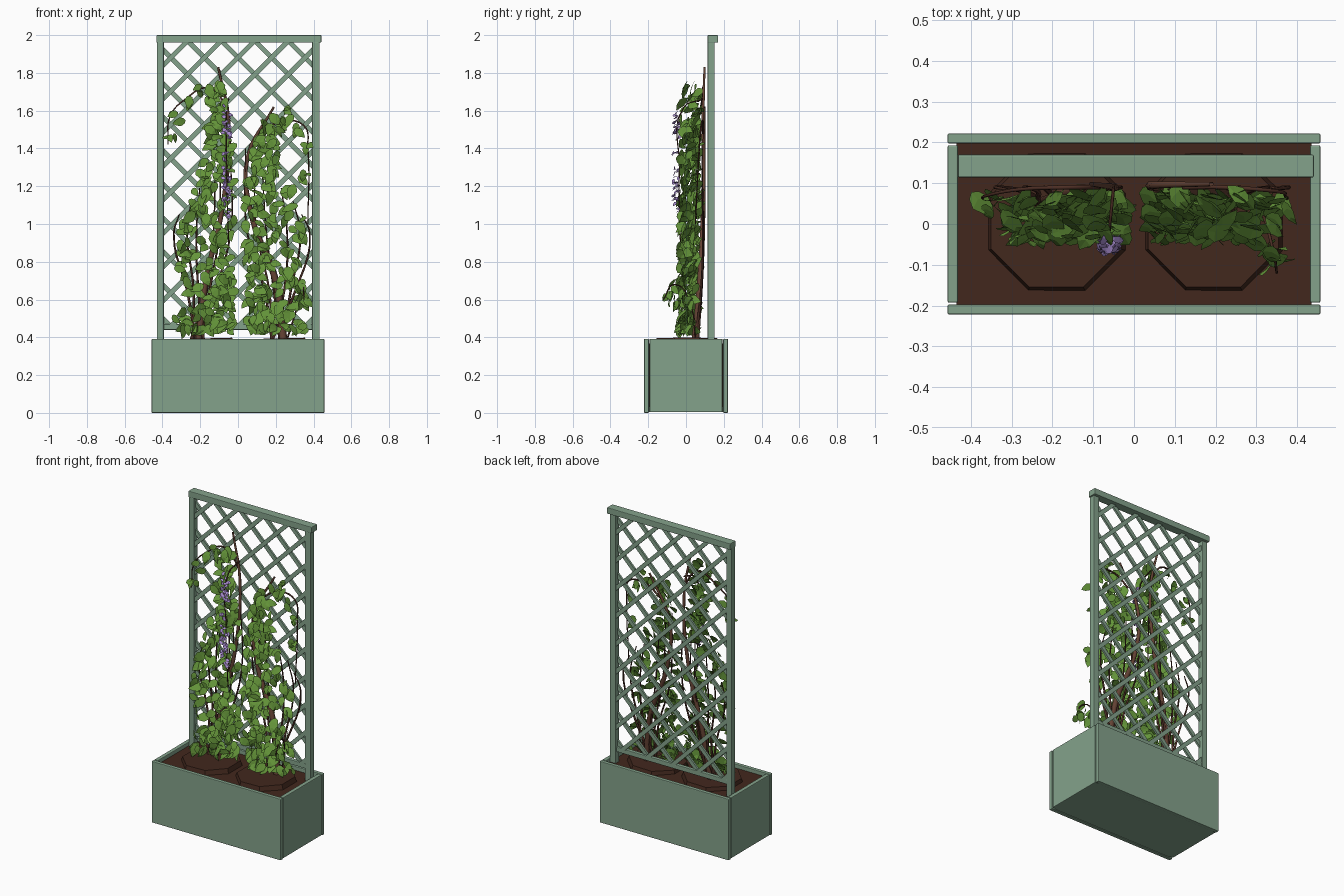
import bpy, bmesh, math, random
from mathutils import Vector, Matrix

random.seed(7)
if "Cube" in bpy.data.objects:
    bpy.data.objects.remove(bpy.data.objects["Cube"])


def material(name, rgb):
    m = bpy.data.materials.new(name)
    m.use_nodes = True
    col = (*[(c / 255) ** 2.2 for c in rgb], 1)
    m.diffuse_color = col
    m.node_tree.nodes["Principled BSDF"].inputs["Base Color"].default_value = col
    return m


PAINT = material("sage green paint", (131, 161, 138))
SOIL = material("brown soil", (68, 44, 35))
BARK = material("brown bark", (100, 68, 55))
TWIG = material("dark twig", (78, 50, 41))
LEAF = material("leaf green", (100, 147, 60))
PETAL = material("violet petals", (165, 138, 205))


def finish(name, bm, mat):
    me = bpy.data.meshes.new(name)
    bm.to_mesh(me)
    bm.free()
    me.materials.append(mat)
    ob = bpy.data.objects.new(name, me)
    bpy.context.collection.objects.link(ob)
    return ob


def add_box(bm, centre, size, turn=0):
    mat = Matrix.Translation(centre) @ Matrix.Rotation(turn, 4, 'Y') @ Matrix.Diagonal((*size, 1))
    bmesh.ops.create_cube(bm, size=1, matrix=mat)


def board(name, low, high, mat=PAINT, bevel=0.004):
    low, high = Vector(low), Vector(high)
    bm = bmesh.new()
    add_box(bm, (low + high) / 2, high - low)
    ob = finish(name, bm, mat)
    if bevel:
        mod = ob.modifiers.new("soft edge", 'BEVEL')
        mod.width, mod.segments = bevel, 2


# Planter box
board("planter_front", (-.457, -.222, 0), (.457, -.197, .392))
board("planter_back", (-.457, .197, 0), (.457, .222, .392))
board("planter_right", (-.457, -.193, .004), (-.431, .193, .392))
board("planter_left", (.431, -.193, .004), (.457, .193, .392))
board("planter_floor", (-.435, -.2, .004), (.435, .2, .03), bevel=0)
board("soil", (-.435, -.2, .03), (.435, .2, .368), SOIL, 0)

# Octagonal root balls standing just proud of the soil
for side, x in (("right", -.19), ("left", .195)):
    bm = bmesh.new()
    bmesh.ops.create_cone(bm, cap_ends=True, segments=8, radius1=.186, radius2=.173, depth=.04,
                          matrix=Matrix.Translation((x, .005, .374))
                          @ Matrix.Rotation(-.025, 4, 'Y') @ Matrix.Rotation(math.pi / 8, 4, 'Z'))
    finish(f"{side}_root_ball", bm, SOIL)

# Trellis frame
board("trellis_right_post", (-.43, .114, .03), (-.392, .152, 1.965))
board("trellis_left_post", (.392, .114, .03), (.432, .152, 1.965))
board("trellis_top_rail", (-.432, .114, 1.96), (.441, .17, 2))
board("trellis_bottom_rail", (-.4, .12, .44), (.4, .145, .47))

# Diagonal lattice, each slat clipped to the frame
PITCH, LEFT, LOW, HIGH = .178, .402, .455, 1.972
for name, sign, y in (("rising_slats", 1, .126), ("falling_slats", -1, .139)):
    bm = bmesh.new()
    for i in range(14):
        # z = start + (x + LEFT) for the rising set, mirrored for the other
        start = LOW - LEFT * 2 + .048 + i * PITCH
        x0 = max(-LEFT, LOW - start - LEFT)
        x1 = min(LEFT, HIGH - start - LEFT)
        if x1 - x0 < .04:
            continue
        mid = (x0 + x1) / 2
        add_box(bm, (sign * mid, y, start + LEFT + mid),
                ((x1 - x0) * math.sqrt(2), .013, .025), -sign * math.pi / 4)
    finish(name, bm, PAINT)


# Woody stems as tapered tubes
def stem(name, pts, r0, r1, mat=TWIG):
    cu = bpy.data.curves.new(name, 'CURVE')
    cu.dimensions = '3D'
    cu.bevel_depth, cu.bevel_resolution, cu.resolution_u = 1, 1, 5
    sp = cu.splines.new('BEZIER')
    sp.bezier_points.add(len(pts) - 1)
    for k, (bp, p) in enumerate(zip(sp.bezier_points, pts)):
        bp.co = p
        bp.handle_left_type = bp.handle_right_type = 'AUTO'
        bp.radius = r0 + (r1 - r0) * k / (len(pts) - 1)
    cu.materials.append(mat)
    ob = bpy.data.objects.new(name, cu)
    bpy.context.collection.objects.link(ob)
    bpy.ops.object.select_all(action='DESELECT')
    ob.select_set(True)
    bpy.context.view_layer.objects.active = ob
    bpy.ops.object.convert(target='MESH')


stem("right_trunk", [(-.21, .05, .38), (-.17, .075, .7), (-.08, .09, 1.1), (-.05, .09, 1.55), (-.105, .098, 1.83)], .018, .006, BARK)
stem("right_arch", [(-.05, .09, 1.6), (-.15, .09, 1.72), (-.28, .085, 1.66), (-.36, .07, 1.57), (-.37, .06, 1.42)], .006, .003)
stem("left_trunk", [(.24, .05, .38), (.2, .075, .7), (.07, .09, 1.05), (.05, .095, 1.35), (.19, .098, 1.62)], .022, .006, BARK)
stem("left_arch", [(.12, .09, 1.48), (.22, .09, 1.54), (.35, .08, 1.52), (.37, .07, 1.4), (.37, .05, 1)], .006, .003)
stem("left_runner", [(.26, .05, .39), (.31, .03, .55), (.34, -.06, .68), (.35, -.12, .6)], .005, .003)
stem("flower_strand", [(-.05, .09, 1.66), (-.06, -.01, 1.62), (-.06, -.035, 1.3), (-.05, -.03, .9)], .004, .003)
for x, tops in ((-.2, (-.34, -.27, -.22, -.13, -.1, -.04)), (.23, (.38, .33, .26, .15, .1, .05))):
    for k, top in enumerate(tops):
        stem(f"climbing_shoot_{'right' if x < 0 else 'left'}_{k + 1}",
             [(x + random.uniform(-.06, .06), .05, .38), (x * .5 + top * .5, .08, .65),
              (top, .09, .95), (top * .9 - .005, .085, 1.05 + .07 * k)], .008, .003)


# Ovate leaf, gently folded along its rib; also used small as a petal
def add_leaf(bm, pos, length, yaw, pitch, spin):
    m = (Matrix.Translation(pos) @ Matrix.Rotation(yaw, 4, 'Z') @ Matrix.Rotation(pitch, 4, 'X')
         @ Matrix.Rotation(spin, 4, 'Z') @ Matrix.Scale(length, 4))
    rib = [bm.verts.new(m @ Vector((0, .5 - t, b))) for t, b in ((0, 0), (.3, .04), (.65, .04), (1, -.08))]
    for s in (-1, 1):
        edge = [bm.verts.new(m @ Vector((s * w, .5 - t, b)))
                for t, w, b in ((.12, .2, .03), (.42, .33, .05), (.76, .2, .02))]
        loop = [rib[0], *edge, rib[3], rib[2], rib[1]]
        for quad in ((0, 1, 2, 6), (6, 2, 3, 5), (5, 3, 4)):
            f = [loop[i] for i in quad]
            bm.faces.new(f if s > 0 else f[::-1])


def random_leaf(bm, pos, scale=1):
    flat = random.random() < .04
    add_leaf(bm, pos, scale * random.uniform(.062, .096), random.uniform(-1, 1),
             .4 if flat else random.uniform(.8, 1.7), random.uniform(-1.5, 1.5))


def at_height(rows, z):
    for (z0, a0, b0), (z1, a1, b1) in zip(rows, rows[1:]):
        if z <= z1:
            t = (z - z0) / (z1 - z0)
            return a0 + (a1 - a0) * t, b0 + (b1 - b0) * t
    return rows[-1][1:]


# Foliage: (height, inner x, outer x) outlines filled with leaves, thinning upward
right_rows = [(.42, -.03, -.36), (.65, -.03, -.32), (.9, -.02, -.31), (1.15, -.02, -.24),
              (1.4, -.04, -.16), (1.72, -.08, -.17)]
left_rows = [(.42, .06, .35), (.65, .04, .36), (.95, .03, .37), (1.15, .04, .29),
             (1.35, .07, .21), (1.55, .14, .28)]
for name, rows, count, strand in (
        ("right_foliage", right_rows, 215, [(-.2, .07, 1.7), (-.28, .06, 1.64), (-.33, .05, 1.56), (-.35, .04, 1.47)]),
        ("left_foliage", left_rows, 205, [(.25, .06, 1.59), (.32, .05, 1.5), (.36, .04, 1.4), (.35, .04, 1.25),
                                          (.33, -.07, .66), (.34, -.1, .63), (.36, -.08, .6), (.31, -.06, .56)])):
    bm = bmesh.new()
    for k in range(count):
        u = (k + random.random()) / count
        z = rows[0][0] + (rows[-1][0] - rows[0][0]) * u ** 1.4
        a, b = at_height(rows, z)
        random_leaf(bm, (a + (b - a) * random.random() ** 1.2, random.uniform(-.04, .06) + .015 * u, z + .01))
    for p in strand:
        for k in range(3):
            random_leaf(bm, [c + random.uniform(-.022, .022) for c in p], .85)
    finish(name, bm, LEAF)

# Hanging violet blossoms in loose clusters of petals
bm = bmesh.new()
for z, count in ((1.06, 6), (1.13, 9), (1.2, 12), (1.27, 9), (1.36, 6), (1.47, 12), (1.54, 14), (1.6, 6)):
    for k in range(count):
        pos = (-.06 + random.uniform(-.02, .02), -.048 + random.uniform(-.02, .016),
               z + random.uniform(-.03, .03))
        add_leaf(bm, pos, random.uniform(.024, .034), random.uniform(-1, 1),
                 random.uniform(.4, 1.5), random.uniform(-3, 3))
finish("blossoms", bm, PETAL)
